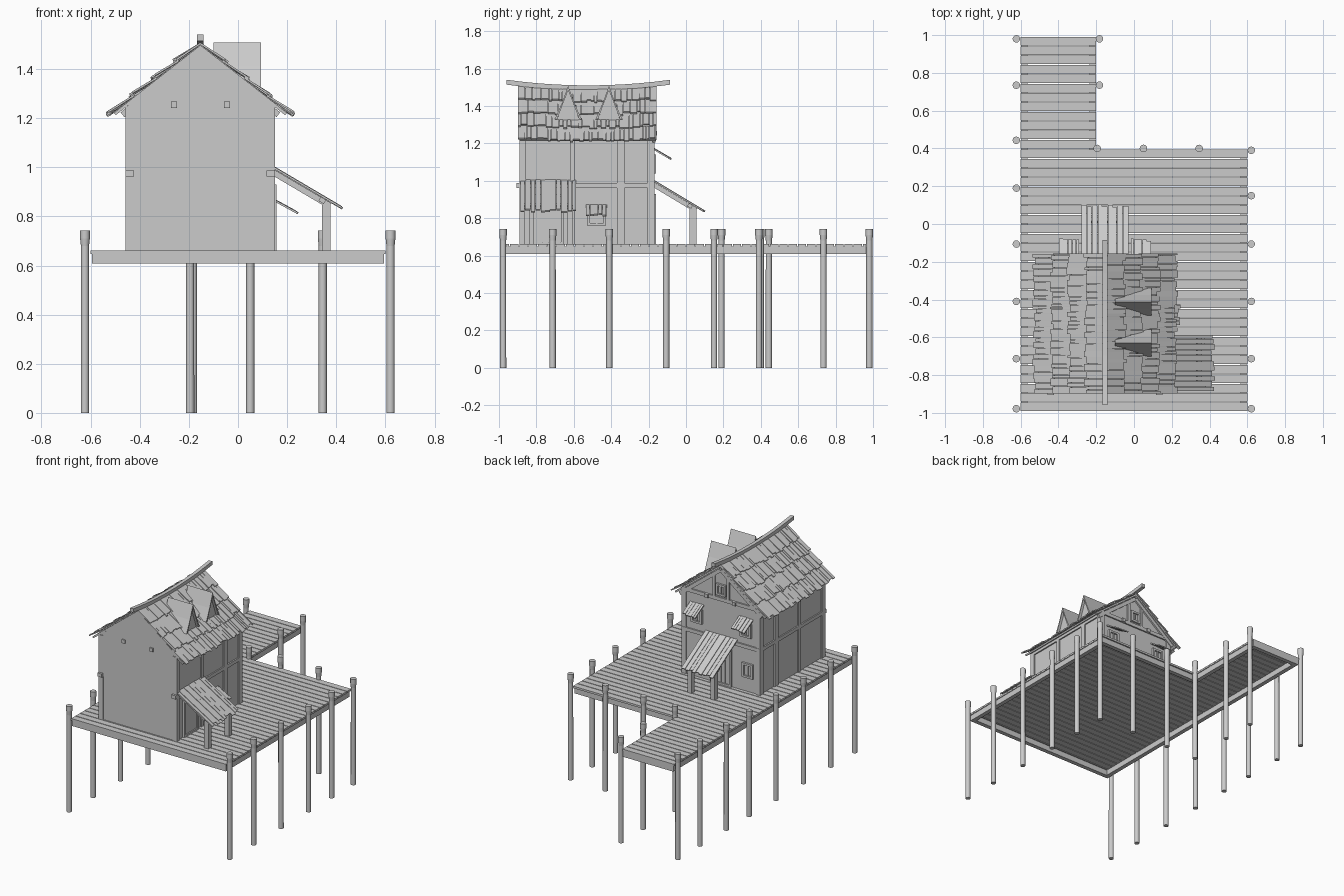
import bpy, bmesh, random
from math import pi, atan2, hypot
from mathutils import Matrix, Vector

if "Cube" in bpy.data.objects:
    bpy.data.objects.remove(bpy.data.objects["Cube"])

random.seed(4)
R = random.uniform
T = lambda x, y, z: Matrix.Translation((x, y, z))
I = Matrix.Identity(4)


def box(bm, x0, x1, y0, y1, z0, z1, M=I):
    m = M @ T((x0 + x1) / 2, (y0 + y1) / 2, (z0 + z1) / 2) @ Matrix.Diagonal((x1 - x0, y1 - y0, z1 - z0, 1))
    bmesh.ops.create_cube(bm, size=1, matrix=m)


def extrude(bm, pts, v):
    """Closed polygon of 3D points extruded along v."""
    f = bm.faces.new([bm.verts.new(p) for p in pts])
    r = bmesh.ops.extrude_face_region(bm, geom=[f], use_keep_orig=True)
    bmesh.ops.translate(bm, vec=v, verts=[e for e in r["geom"] if isinstance(e, bmesh.types.BMVert)])


def finish(bm, name):
    bmesh.ops.recalc_face_normals(bm, faces=bm.faces)
    me = bpy.data.meshes.new(name)
    bm.to_mesh(me)
    bm.free()
    ob = bpy.data.objects.new(name, me)
    bpy.context.collection.objects.link(ob)
    return ob


# Deck planks: wide platform, then narrow pier
bm = bmesh.new()
n = 40
step = 1.985 / n
for i in range(n):
    y = -0.99 + i * step
    box(bm, -0.6, 0.6 if y + step < 0.41 else -0.2, y, y + step - 0.005, 0.647, 0.661)
finish(bm, "deck_planks")

# Rim beams under the deck edge
bm = bmesh.new()
t = 0.03
for x0, x1, y0, y1 in ((-0.595, -0.595 + t, -0.985, 0.99), (0.595 - t, 0.595, -0.985, 0.385),
                       (-0.595, 0.595, -0.985, -0.985 + t), (-0.2, 0.595, 0.385 - t, 0.385),
                       (-0.205 - t, -0.205, 0.385 - t, 0.99), (-0.595, -0.205, 0.99 - t, 0.99)):
    box(bm, x0, x1, y0, y1, 0.608, 0.65)
finish(bm, "deck_rim")

# Round piles with flared heads
spots = [(-0.623, y) for y in (-0.978, -0.713, -0.41, -0.106, 0.19, 0.443, 0.735, 0.98)]
spots += [(0.621, y) for y in (-0.978, -0.713, -0.41, -0.106, 0.15, 0.39)]
spots += [(-0.195, 0.4), (0.05, 0.4), (0.345, 0.4), (-0.183, 0.735), (-0.183, 0.98)]
bm = bmesh.new()
for px, py in spots:
    for r0, r1, z0, z1 in ((0.017, 0.0165, 0, 0.68), (0.0165, 0.02, 0.68, 0.71), (0.02, 0.02, 0.71, 0.742)):
        bmesh.ops.create_cone(bm, cap_ends=True, segments=12, radius1=r0, radius2=r1, depth=z1 - z0,
                              matrix=T(px, py, (z0 + z1) / 2))
piles = finish(bm, "piles")
bpy.context.view_layer.objects.active = piles
piles.select_set(True)
bpy.ops.object.shade_smooth_by_angle(angle=0.6)

# House body with gables
CX, HX, YF, YB = -0.153, 0.295, -0.885, -0.175
bm = bmesh.new()
prof = ((CX - HX, 0.66), (CX + HX, 0.66), (CX + HX, 1.255), (CX, 1.485), (CX - HX, 1.255))
extrude(bm, [(x, YF, z) for x, z in prof], Vector((0, YB - YF, 0)))
finish(bm, "house_walls")
bm = bmesh.new()
prof = ((CX - 0.27, 0.965), (CX + 0.27, 0.965), (CX + 0.27, 1.27), (CX, 1.485), (CX - 0.27, 1.27))
extrude(bm, [(x, YF - 0.004, z) for x, z in prof], Vector((0, 0.02, 0)))
finish(bm, "front_upper_panel")

# Timber frame: corner posts, side posts, rails and beam ends
bm = bmesh.new()
for s in (-1, 1):
    xs = sorted((CX + s * 0.27, CX + s * 0.304))
    for y0, y1 in ((-0.89, -0.855), (-0.205, -0.168), (-0.62, -0.595), (-0.37, -0.33)):
        box(bm, *xs, y0, y1, 0.66, 1.25)
    box(bm, *xs, -0.905, -0.165, 0.962, 0.987)
    box(bm, *xs, -0.885, -0.17, 1.225, 1.25)
    box(bm, *sorted((CX + s * 0.095, CX + s * 0.12)), -0.897, -0.155, 1.242, 1.267)
    # Back gable rafters
    box(bm, 0.02, 0.42, -0.18, -0.163, -0.035, -0.01,
        T(CX, 0, 1.49) @ Matrix.Rotation(0.663 if s > 0 else pi - 0.663, 4, 'Y') @
        (I if s > 0 else Matrix.Diagonal((1, 1, -1, 1))))
    box(bm, *sorted((CX + s * 0.045, CX + s * 0.065)), -0.18, -0.166, 1.25, 1.42)
for z in (0.962, 1.242):
    box(bm, CX - 0.3, CX + 0.3, -0.185, -0.165, z, z + 0.025)
finish(bm, "timber_frame")

# Roof: boards below, four shingle courses per slope above
RUN, RISE = 0.362, 0.283
L, A = hypot(RUN, RISE), atan2(RISE, RUN)
sag = lambda y: -0.012 * (1 - ((y + 0.525) / 0.37) ** 2)
for s, side in ((-1, "left"), (1, "right")):
    flip = T(CX, 0, 0) @ Matrix.Diagonal((s, 1, 1, 1))
    bm = bmesh.new()
    box(bm, 0, L - 0.012, -0.89, -0.16, -0.012, 0.0, flip @ T(0, 0, 1.497) @ Matrix.Rotation(A, 4, 'Y'))
    finish(bm, side + "_roof_boards")
    bm = bmesh.new()
    for k in range(4):
        y = -0.897
        while y < -0.16:
            w = min(R(0.014, 0.042), -0.155 - y)
            d0 = k * L / 4
            M = flip @ T(0, 0, 1.502 + sag(y + w / 2)) @ Matrix.Rotation(A, 4, 'Y') @ T(d0, 0, 0) \
                @ Matrix.Rotation(-R(0.06, 0.13), 4, 'Y')
            box(bm, -0.004, L / 4 + R(-0.006, 0.016), y, y + w - 0.002, -0.002, 0.006, M)
            y += w
    finish(bm, side + "_roof_shingles")

# Sagging ridge beam
bm = bmesh.new()
N, rings = 10, []
for i in range(N + 1):
    u = i / N * 2 - 1
    y, z = -0.522 + 0.437 * u, 1.497 + 0.03 * u * u
    rings.append([bm.verts.new((CX + a, y, z + b)) for a, b in ((-.013, -.013), (.013, -.013), (.013, .013), (-.013, .013))])
for a, b in zip(rings, rings[1:]):
    for j in range(4):
        bm.faces.new((a[j], a[(j + 1) % 4], b[(j + 1) % 4], b[j]))
bm.faces.new(rings[0])
bm.faces.new(rings[-1])
finish(bm, "ridge_beam")

# Two steep dormers on the right slope
bm = bmesh.new()
for yc in (-0.63, -0.412):
    tent = ((0, 1.508), (0.035, 1.412), (0.072, 1.328), (0.06, 1.328), (0, 1.484),
            (-0.06, 1.328), (-0.072, 1.328), (-0.035, 1.412))
    extrude(bm, [(-0.1, yc + y, z) for y, z in tent], Vector((0.193, 0, 0)))
    extrude(bm, [(-0.09, yc + y, z) for y, z in ((0, 1.49), (0.062, 1.32), (-0.062, 1.32))], Vector((0.165, 0, 0)))
finish(bm, "dormers")

# Wall-local frames: local x points out of the wall, local y runs along it
right = lambda y: T(CX + HX, y, 0)
back = lambda x: T(x, YB, 0) @ Matrix.Rotation(pi / 2, 4, 'Z')


def awning(name, M, w, z0, z1, run, legs=False, pw=0.03):
    """Sloping plank canopy, optionally on rafters and legs."""
    bm = bmesh.new()
    a, ln = atan2(z0 - z1, run), hypot(run, z0 - z1)
    S = M @ T(0, 0, z0) @ Matrix.Rotation(a, 4, 'Y')
    y = -w / 2
    while y < w / 2 - 0.005:
        p = min(R(0.7, 1.2) * pw, w / 2 - y)
        dz = R(0, 0.004)
        box(bm, 0, ln - R(0, 0.022), y, y + p - 0.002, dz - 0.008, dz, S)
        y += p
    if legs:
        for ly in (-w / 2 + 0.035, w / 2 - 0.035):
            box(bm, 0, ln - 0.05, ly - 0.012, ly + 0.012, -0.032, -0.008, S)
            box(bm, run - 0.086, run - 0.05, ly - 0.016, ly + 0.016, 0.66, z1 + 0.02, M)
        box(bm, ln - 0.1, ln - 0.075, -w / 2 + 0.01, w / 2 - 0.01, -0.026, -0.007, S)
    finish(bm, name)


def window(name, M, w, z0, z1, bars=1):
    """Framed opening with pane and mullion; bars=0 makes a plank door."""
    bm = bmesh.new()
    t = 0.014
    for s in (-1, 1):
        box(bm, -0.01, 0.014, *sorted((s * w / 2, s * (w / 2 - t))), z0, z1, M)
    for z in (z0, z1 - t):
        box(bm, -0.01, 0.014, -w / 2, w / 2, z, z + t, M)
    if bars:
        box(bm, -0.01, 0.01, -0.004, 0.004, z0, z1, M)
        box(bm, -0.01, 0.003, -w / 2, w / 2, z0, z1, M)
    else:
        for i in range(4):
            p = (w - 2 * t) / 4
            box(bm, -0.01, 0.006, -w / 2 + t + i * p, -w / 2 + t + (i + 1) * p - 0.003, z0, z1, M)
    finish(bm, name)


awning("right_door_canopy", right(-0.735), 0.3, 1.003, 0.835, 0.285, True)
awning("back_door_canopy", back(-0.155), 0.25, 1.003, 0.835, 0.28, True)
awning("right_window_canopy", right(-0.478), 0.115, 0.872, 0.812, 0.11, pw=0.022)
awning("back_window_canopy_left", back(-0.345), 0.11, 1.175, 1.118, 0.098, pw=0.022)
awning("back_window_canopy_right", back(0.035), 0.11, 1.175, 1.118, 0.098, pw=0.022)
window("right_door", right(-0.735), 0.16, 0.66, 0.93, 0)
window("back_door", back(-0.155), 0.16, 0.66, 0.93, 0)
window("right_window", right(-0.478), 0.1, 0.76, 0.86)
window("back_window_upper_left", back(-0.345), 0.085, 1.04, 1.14)
window("back_window_upper_right", back(0.035), 0.085, 1.04, 1.14)
window("back_window_lower", back(-0.36), 0.085, 0.76, 0.86)
window("gable_window", back(CX), 0.075, 1.28, 1.36)
